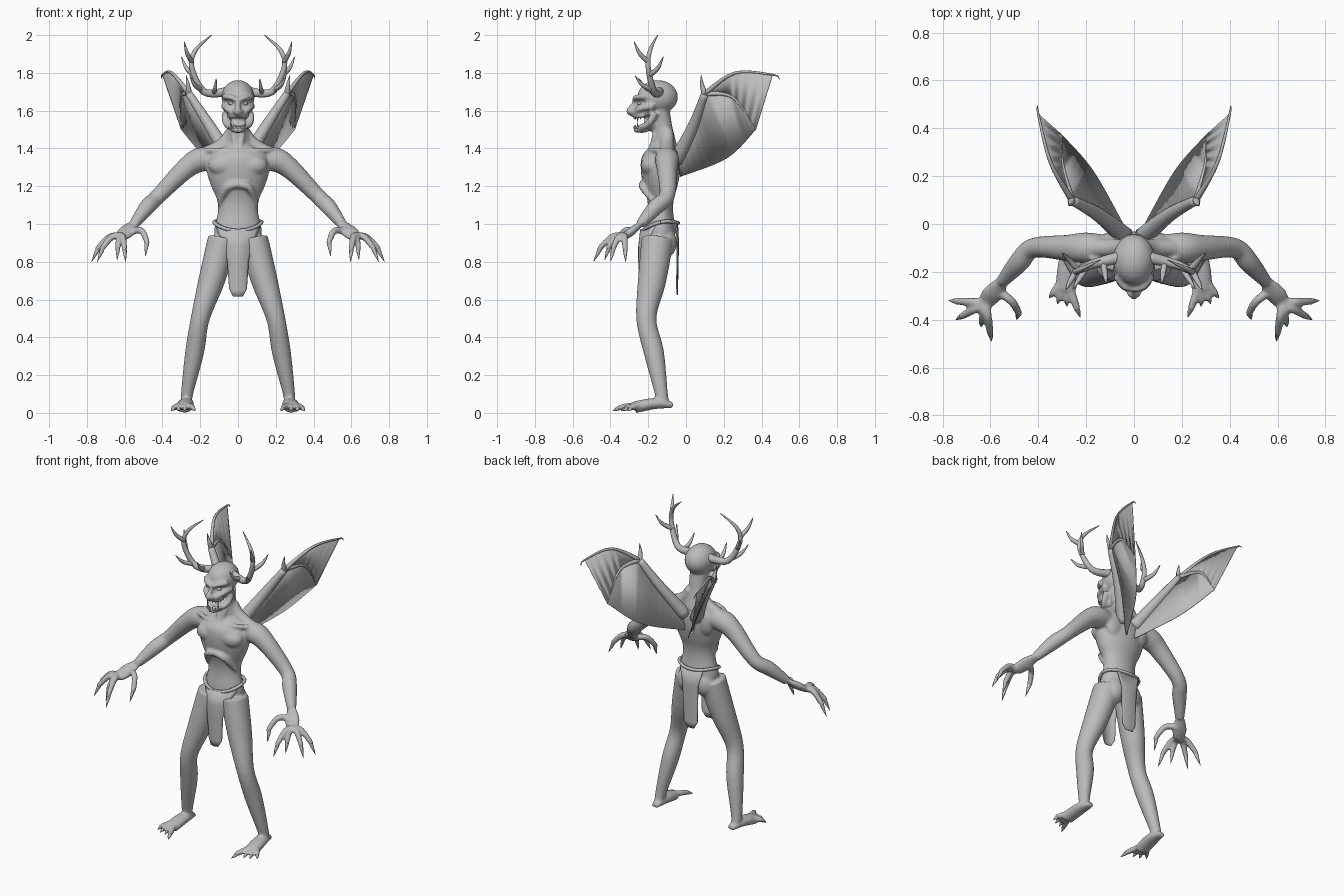
import bpy, bmesh, math
from mathutils import Vector, Matrix

if "Cube" in bpy.data.objects:
    bpy.data.objects.remove(bpy.data.objects["Cube"])

grey = bpy.data.materials.new("stone_grey")
grey.use_nodes = True
grey.diffuse_color = (0.5, 0.5, 0.5, 1)
grey.node_tree.nodes["Principled BSDF"].inputs["Base Color"].default_value = grey.diffuse_color


def spline(values, t):
    """Smooth curve through points or numbers, with t from 0 to 1."""
    last = len(values) - 1
    i = min(int(t * last), last - 1)
    f = t * last - i
    before, start, end, after = (values[min(max(k, 0), last)] for k in range(i - 1, i + 3))
    leave, arrive = (end - before) / 2, (after - start) / 2
    ease = f * f * (3 - 2 * f)
    return start + (end - start) * ease + leave * f * (1 - f) ** 2 - arrive * f * f * (1 - f)


def tube(bm, points, radii, sides=12, flat=1.0):
    """Loft a round or flattened tube along a smooth path."""
    points = [Vector(p) for p in points]
    count = 5 * (len(points) - 1)
    path = [spline(points, i / count) for i in range(count + 1)]
    across, previous = None, None
    for i, centre in enumerate(path):
        along = (path[min(i + 1, count)] - path[max(i - 1, 0)]).normalized()
        if across is None:
            across = Vector((1, 0, 0)) if abs(along.x) < 0.9 else Vector((0, 1, 0))
        across = (across - along * across.dot(along)).normalized()
        other = along.cross(across) * flat
        radius = max(spline(radii, i / count), 0.001)
        ring = []
        for k in range(sides):
            angle = math.tau * k / sides
            offset = across * math.cos(angle) + other * math.sin(angle)
            ring.append(bm.verts.new(centre + offset * radius))
        if previous:
            for k in range(sides):
                j = (k + 1) % sides
                bm.faces.new((previous[k], previous[j], ring[j], ring[k]))
        else:
            bm.faces.new(ring[::-1])
        previous = ring
    bm.faces.new(previous)


def blob(bm, centre, radii):
    matrix = Matrix.Translation(centre) @ Matrix.Diagonal((*radii, 1))
    bmesh.ops.create_uvsphere(bm, u_segments=20, v_segments=12, radius=1, matrix=matrix)


def sheet(bm, rows):
    """Join rows of points into a surface."""
    grid = [[bm.verts.new(point) for point in row] for row in rows]
    for upper, lower in zip(grid, grid[1:]):
        for k in range(len(upper) - 1):
            bm.faces.new((upper[k], upper[k + 1], lower[k + 1], lower[k]))


def mirror(bm):
    """Copy everything to the other side of the centre plane."""
    copies = bmesh.ops.duplicate(bm, geom=bm.verts[:] + bm.edges[:] + bm.faces[:])["geom"]
    for item in copies:
        if isinstance(item, bmesh.types.BMVert):
            item.co.x = -item.co.x


def finish(bm, name, thickness=0):
    bmesh.ops.remove_doubles(bm, verts=bm.verts[:], dist=0.0001)
    bmesh.ops.recalc_face_normals(bm, faces=bm.faces[:])
    for face in bm.faces:
        face.smooth = True
    mesh = bpy.data.meshes.new(name)
    bm.to_mesh(mesh)
    bm.free()
    mesh.materials.append(grey)
    ob = bpy.data.objects.new(name, mesh)
    bpy.context.collection.objects.link(ob)
    if thickness:
        solid = ob.modifiers.new("thickness", 'SOLIDIFY')
        solid.thickness, solid.offset = thickness, 0
    return ob


body, claws = bmesh.new(), bmesh.new()


def clawed_digit(base, tip, bow):
    """Finger or toe that arches along bow and ends in a claw."""
    base, tip, bow = Vector(base), Vector(tip), Vector(bow)
    knuckle = base.lerp(tip, 0.35) + bow
    joint = base.lerp(tip, 0.75) + bow * 0.9
    nail = joint.lerp(tip, 0.3)
    tube(body, [base, knuckle, joint, nail], [0.02, 0.017, 0.012])
    tube(claws, [joint, nail, tip], [0.008, 0.011, 0.001], 8)


# Legs and buttocks
hip, thigh, knee = (0.08, -0.15, 0.92), (0.14, -0.18, 0.7), (0.2, -0.21, 0.5)
calf, ankle, sole = (0.23, -0.17, 0.32), (0.27, -0.13, 0.1), (0.27, -0.12, 0.04)
tube(body, [hip, thigh, knee, calf, ankle, sole], [0.08, 0.07, 0.05, 0.05, 0.032, 0.03], 20, 1.07)
blob(body, (0.06, -0.11, 0.9), (0.066, 0.062, 0.08))

# Feet and toes
heel, instep, ball = (0.27, -0.07, 0.04), (0.275, -0.16, 0.05), (0.285, -0.27, 0.03)
tube(body, [heel, instep, ball], [0.022, 0.042, 0.045], 16, 0.7)
for x, y in ((0.225, -0.39), (0.28, -0.345), (0.32, -0.335), (0.355, -0.31)):
    clawed_digit((0.285, -0.22, 0.03), (x, y, 0.01), (0, 0, 0.015))

# Arms
chest_side, shoulder, biceps = (0.12, -0.1, 1.34), (0.2, -0.1, 1.34), (0.28, -0.1, 1.29)
elbow, forearm, wrist = (0.42, -0.1, 1.15), (0.48, -0.16, 1.09), (0.55, -0.24, 1)
tube(body, [chest_side, shoulder, biceps, elbow, forearm, wrist],
     [0.055, 0.065, 0.055, 0.042, 0.043, 0.027], 16)

# Hands and fingers
palm = (0.62, -0.33, 0.93)
tube(body, [wrist, (0.59, -0.29, 0.96), palm], [0.028, 0.045, 0.035], 16, 0.5)
for tip in ((0.775, -0.32, 0.8), (0.745, -0.4, 0.8), (0.64, -0.43, 0.81), (0.595, -0.49, 0.8)):
    clawed_digit(palm, tip, (0, 0, 0.05))
clawed_digit((0.57, -0.28, 0.96), (0.49, -0.4, 0.83), (-0.03, 0, 0.05))

# Neck muscles, collar bones, chest, shoulder blades and rib arch
tube(body, [(0.03, -0.1, 1.49), (0.08, -0.1, 1.42), (0.18, -0.1, 1.365)], [0.035, 0.04])
tube(body, [(0.015, -0.185, 1.39), (0.1, -0.18, 1.39), (0.18, -0.14, 1.39)], [0.014, 0.014])
tube(body, [(0.015, -0.15, 1.52), (0.02, -0.165, 1.46), (0.01, -0.185, 1.4)], [0.02, 0.014])
blob(body, (0.08, -0.185, 1.31), (0.078, 0.054, 0.055))
blob(body, (0.09, -0.07, 1.32), (0.065, 0.035, 0.085))
tube(body, [(0, -0.23, 1.21), (0.06, -0.225, 1.19), (0.1, -0.16, 1.1)], [0.02, 0.02, 0.012])

# Brows, cheeks, jaw and lips
tube(body, [(0, -0.272, 1.655), (0.04, -0.262, 1.67), (0.076, -0.215, 1.675)], [0.014, 0.015])
tube(body, [(0.025, -0.272, 1.585), (0.058, -0.245, 1.61), (0.075, -0.17, 1.625)], [0.014, 0.017])
tube(body, [(0.068, -0.165, 1.59), (0.06, -0.2, 1.53), (0, -0.27, 1.497)], [0.02, 0.018])
tube(body, [(0, -0.275, 1.575), (0.03, -0.262, 1.572), (0.05, -0.22, 1.575)], [0.014, 0.014])
blob(body, (0.016, -0.288, 1.595), (0.015, 0.018, 0.013))
mirror(body)

# Torso, neck, skull and nose
heights = [0.87, 0.94, 1.06, 1.13, 1.2, 1.28, 1.36, 1.42]
tube(body, [(0, -0.135, z) for z in heights],
     [0.05, 0.125, 0.107, 0.112, 0.142, 0.165, 0.155, 0.07], 28, 0.63)
tube(body, [(0, -0.11, 1.38), (0, -0.12, 1.5), (0, -0.14, 1.6)], [0.08, 0.056, 0.06], 20, 0.9)
blob(body, (0, -0.15, 1.672), (0.088, 0.108, 0.09))
blob(body, (0, -0.2, 1.615), (0.064, 0.072, 0.055))
blob(body, (0, -0.175, 1.53), (0.05, 0.05, 0.04))
blob(body, (0, -0.235, 1.497), (0.04, 0.035, 0.015))
tube(body, [(0, -0.255, 1.655), (0, -0.305, 1.6), (0, -0.28, 1.58)], [0.012, 0.014])
figure = finish(body, "body")
merge = figure.modifiers.new("merge", 'REMESH')
merge.mode, merge.voxel_size, merge.use_smooth_shade = 'VOXEL', 0.008, True
soften = figure.modifiers.new("soften", 'SMOOTH')
soften.factor, soften.iterations = 0.5, 4
mirror(claws)
finish(claws, "claws")

# Eyes
eyes = bmesh.new()
blob(eyes, (0.036, -0.246, 1.638), (0.016, 0.012, 0.009))
mirror(eyes)
finish(eyes, "eyes")

# Teeth around the open mouth, with one long fang on each side
teeth = bmesh.new()
for k in range(4):
    angle = 0.2 + 0.35 * k
    x, y = 0.048 * math.sin(angle), -0.225 - 0.05 * math.cos(angle)
    length = 0.036 if k == 2 else 0.019
    for root, point in ((1.572, 1.572 - length), (1.505, 1.505 + length)):
        tube(teeth, [(x, y, root), (x, y, point)], [0.007, 0.001], 6)
mirror(teeth)
finish(teeth, "teeth")

# Antlers: main beam, then tines from the beam outwards
antlers = bmesh.new()
tube(antlers, [(0.06, -0.14, 1.7), (0.18, -0.17, 1.7), (0.245, -0.2, 1.83),
               (0.225, -0.19, 1.92), (0.14, -0.15, 2)], [0.026, 0.019, 0.014, 0.011, 0.002], 10)
for start, tip in (((0.13, -0.15, 1.69), (0.115, -0.25, 1.77)),
                   ((0.19, -0.17, 1.71), (0.255, -0.27, 1.785)),
                   ((0.235, -0.19, 1.79), (0.3, -0.12, 1.885)),
                   ((0.245, -0.2, 1.86), (0.285, -0.275, 1.965))):
    middle = Vector(start).lerp(Vector(tip), 0.6) - Vector((0, 0, 0.02))
    tube(antlers, [start, middle, tip], [0.014, 0.011, 0.002], 8)
mirror(antlers)
finish(antlers, "antlers")

# Wing bones and thumb hooks
wing_root, wing_elbow, wing_wrist = (0.04, -0.05, 1.34), (0.15, 0.04, 1.52), (0.26, 0.1, 1.69)
wing_arm = [wing_root, wing_elbow, wing_wrist]
outer_bone = [wing_wrist, (0.35, 0.26, 1.8), (0.4, 0.46, 1.79)]
inner_bone = [wing_wrist, (0.3, 0.25, 1.67), (0.3, 0.37, 1.5)]
bones = bmesh.new()
tube(bones, wing_arm, [0.04, 0.03, 0.02])
tube(bones, outer_bone + [(0.402, 0.495, 1.765)], [0.014, 0.008, 0.005, 0.001], 8)
tube(bones, inner_bone, [0.014, 0.008, 0.002], 8)
tube(bones, [wing_wrist, (0.265, 0.085, 1.735), (0.275, 0.08, 1.79)], [0.017, 0.011, 0.001], 8)
mirror(bones)
finish(bones, "wing_bones")

# Wing membranes stretched between the bones
membranes = bmesh.new()
trailing_edge = [(0.03, -0.03, 1.25), (0.17, 0.22, 1.35), inner_bone[-1]]
for edges in ((wing_arm + inner_bone[1:], trailing_edge), (outer_bone, inner_bone)):
    curves = [[Vector(p) for p in edge] for edge in edges]
    sheet(membranes, [[spline(curve, k / 16) for k in range(17)] for curve in curves])
mirror(membranes)
finish(membranes, "wing_membranes", 0.004)


def hanging_cloth(name, rows, bend):
    """Cloth from rows of height, depth and half width, bent around the hips."""
    cloth, levels = bmesh.new(), []
    for z, y, half in rows:
        xs = [half * k / 5 for k in range(-5, 6)]
        levels.append([(x, y + bend * x * x, z + 3 * x * x) for x in xs])
    sheet(cloth, levels)
    finish(cloth, name, 0.006)


# Loincloth and belt
hanging_cloth("front_cloth", [(0.97, -0.24, 0.125), (0.88, -0.25, 0.085), (0.8, -0.25, 0.056),
                              (0.65, -0.24, 0.046), (0.615, -0.24, 0.025)], 6)
hanging_cloth("back_cloth", [(1, -0.045, 0.085), (0.9, -0.04, 0.055),
                             (0.66, -0.045, 0.048), (0.625, -0.045, 0.025)], -2)
belt = bmesh.new()
loop = []
for k in range(17):
    side, depth = math.cos(math.tau * k / 16), math.sin(math.tau * k / 16)
    loop.append((0.126 * side, 0.094 * depth - 0.135, 0.985 + 0.02 * depth + 0.025 * side * side))
tube(belt, loop, [0.01, 0.01], 8)
finish(belt, "belt")
